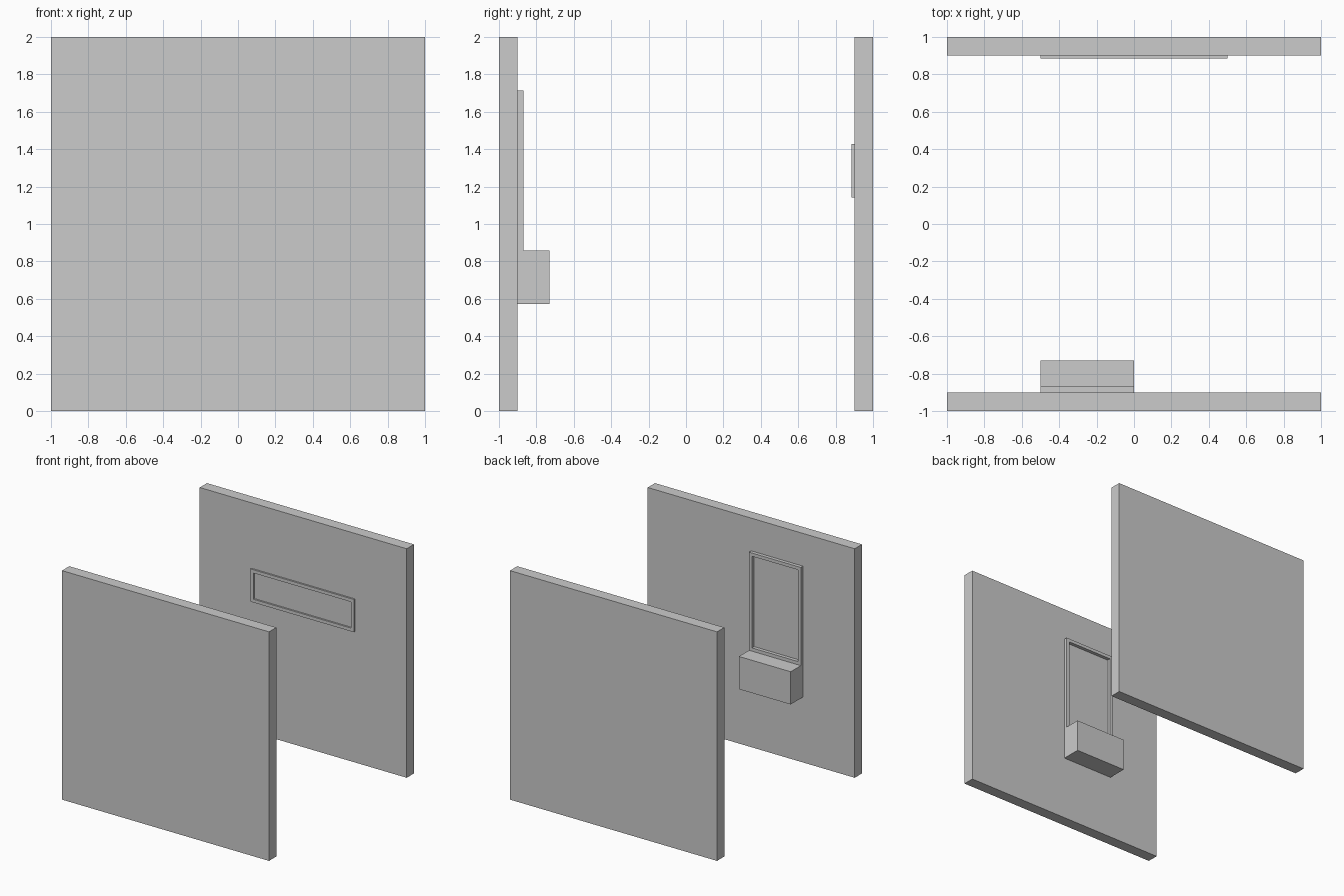
import bpy, bmesh

if "Cube" in bpy.data.objects:
    bpy.data.objects.remove(bpy.data.objects["Cube"])

U = 2 / 7  # one wall module


def finish(name, bm):
    bmesh.ops.recalc_face_normals(bm, faces=bm.faces)
    mesh = bpy.data.meshes.new(name)
    bm.to_mesh(mesh)
    bm.free()
    obj = bpy.data.objects.new(name, mesh)
    bpy.context.collection.objects.link(obj)
    return obj


def box(name, x, y, z):
    bm = bmesh.new()
    bmesh.ops.create_cube(bm, size=1)
    for v in bm.verts:
        v.co = [lim[0] if c < 0 else lim[1] for c, lim in zip(v.co, (x, y, z))]
    return finish(name, bm)


def frame(name, x, z, wall_y, face_y, border):
    # rectangular ring extruded from the wall face into the room
    bm = bmesh.new()

    def ring(b):
        return [bm.verts.new((px, wall_y, pz)) for px, pz in (
            (x[0] + b, z[0] + b), (x[1] - b, z[0] + b),
            (x[1] - b, z[1] - b), (x[0] + b, z[1] - b))]

    outer, inner = ring(0), ring(border)
    for i in range(4):
        j = (i + 1) % 4
        bm.faces.new((outer[i], outer[j], inner[j], inner[i]))
    geo = bmesh.ops.extrude_face_region(bm, geom=bm.faces[:])["geom"]
    for v in geo:
        if isinstance(v, bmesh.types.BMVert):
            v.co.y = face_y
    return finish(name, bm)


# Facing walls
box("front_wall", (-1, 1), (-1, -0.9), (0, 2))
box("back_wall", (-1, 1), (0.9, 1), (0, 2))

# Tall frame with a box beneath it on the front wall
frame("tall_frame", (-0.5, 0), (3 * U, 6 * U), -0.9, -0.9 + 0.1 * U * 1.05 + 0.0, 0.1 * U)
box("wall_box", (-0.5, 0), (-0.9, -0.73), (2 * U, 3 * U))

# Wide shallow frame on the back wall
frame("wide_frame", (-0.5, 0.5), (4 * U, 5 * U), 0.9, 0.885, 0.1 * U)
